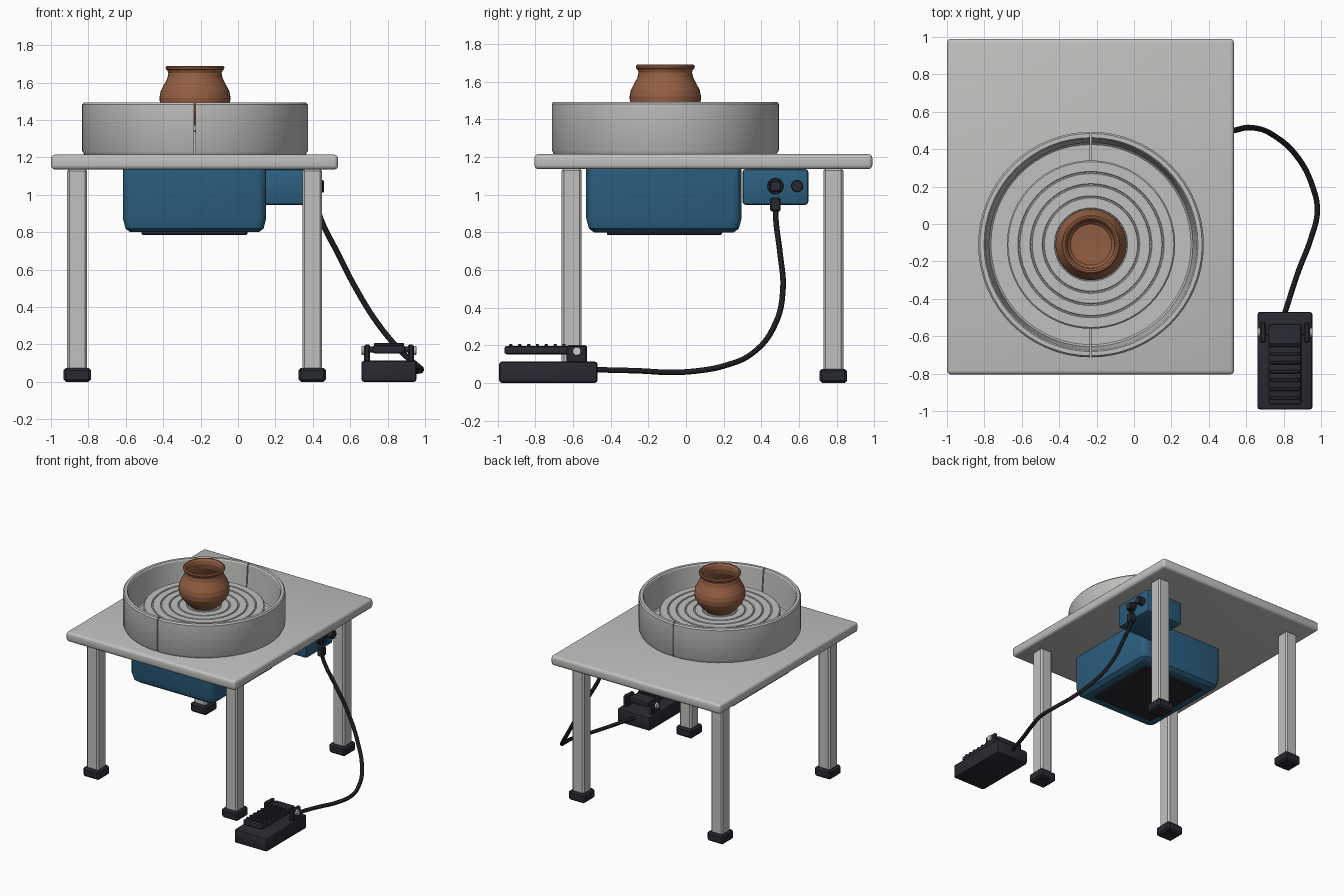
import bpy, bmesh, math
from mathutils import Matrix, Vector

if "Cube" in bpy.data.objects:
    bpy.data.objects.remove(bpy.data.objects["Cube"])


def mat(name, rgb):
    m = bpy.data.materials.new(name)
    m.diffuse_color = (*rgb, 1)
    m.use_nodes = True
    m.node_tree.nodes["Principled BSDF"].inputs["Base Color"].default_value = m.diffuse_color
    return m


GREY = mat("light_grey", (0.53, 0.53, 0.515))
BLUE = mat("housing_blue", (0.025, 0.115, 0.215))
DARK = mat("dark_plastic", (0.022, 0.022, 0.031))
CABLE = mat("cable_black", (0.012, 0.012, 0.015))
CLAY = mat("clay_brown", (0.29, 0.112, 0.055))
STEEL = mat("pin_steel", (0.62, 0.62, 0.62))


def finish(name, bm, material, loc=(0, 0, 0), angle=30):
    bmesh.ops.recalc_face_normals(bm, faces=bm.faces[:])
    for f in bm.faces:
        f.smooth = True
    me = bpy.data.meshes.new(name)
    bm.to_mesh(me)
    bm.free()
    me.set_sharp_from_angle(angle=math.radians(angle))
    me.materials.append(material)
    ob = bpy.data.objects.new(name, me)
    ob.location = loc
    bpy.context.collection.objects.link(ob)
    return ob


def box(name, x, y, z, material, bevel=0.0, segs=1):
    """Bevelled box given as (min, max) on each axis."""
    bm = bmesh.new()
    bmesh.ops.create_cube(bm, size=1)
    for v in bm.verts:
        v.co = Vector((a[0] + (c + 0.5) * (a[1] - a[0])) for a, c in zip((x, y, z), v.co))
    if bevel:
        bmesh.ops.bevel(bm, geom=bm.edges[:], offset=bevel, segments=segs,
                        profile=0.5, affect='EDGES')
    return finish(name, bm, material)


def rod_x(name, x, y, z, r, material, sides=24, bevel=0.0):
    """Cylinder lying along x."""
    bm = bmesh.new()
    bmesh.ops.create_cone(bm, cap_ends=True, segments=sides, radius1=r, radius2=r,
                          depth=x[1] - x[0], matrix=Matrix.Rotation(math.pi / 2, 4, 'Y'))
    if bevel:
        caps = [e for f in bm.faces if len(f.verts) > 4 for e in f.edges]
        bmesh.ops.bevel(bm, geom=caps, offset=bevel, segments=1, affect='EDGES')
    return finish(name, bm, material, ((x[0] + x[1]) / 2, y, z))


def lathe(profile, segs, closed=False):
    """Revolve (radius, height) points about z."""
    bm = bmesh.new()
    vs = [bm.verts.new((r, 0, z)) for r, z in profile]
    es = [bm.edges.new(p) for p in zip(vs, vs[1:])]
    if closed:
        es.append(bm.edges.new((vs[-1], vs[0])))
    bmesh.ops.spin(bm, geom=vs + es, cent=(0, 0, 0), axis=(0, 0, 1),
                   angle=math.tau, steps=segs, use_merge=True)
    bmesh.ops.remove_doubles(bm, verts=bm.verts[:], dist=1e-5)
    return bm


CX, CY = -0.23, -0.11  # wheel axis

# Table
box("table_top", (-1, 0.535), (-0.805, 0.99), (1.135, 1.215), GREY, 0.022, 3)
for side, x in (("left", -0.86), ("right", 0.397)):
    for end, y in (("front", -0.607), ("back", 0.783)):
        box(f"leg_{end}_{side}", (x - 0.053, x + 0.053), (y - 0.053, y + 0.053),
            (0.04, 1.14), GREY, 0.012)
        box(f"foot_{end}_{side}", (x - 0.073, x + 0.073), (y - 0.073, y + 0.073),
            (0, 0.075), DARK, 0.013)

# Splash pan: one half of a lathe, mirrored across a narrow seam
pan = lathe([(0.09, 1.212), (0.59, 1.212), (0.603, 1.235), (0.603, 1.482), (0.594, 1.493),
             (0.572, 1.493), (0.565, 1.483), (0.545, 1.25), (0.535, 1.24), (0.09, 1.24)],
            64, True)
cut = bmesh.ops.bisect_plane(pan, geom=pan.verts[:] + pan.edges[:] + pan.faces[:],
                             plane_co=(0.004, 0, 0), plane_no=(1, 0, 0), clear_inner=True)
bmesh.ops.holes_fill(pan, edges=[e for e in pan.edges if e.is_boundary], sides=0)
half = finish("splash_pan", pan, GREY, (CX, CY, 0))
half.modifiers.new("other_half", 'MIRROR').use_mirror_merge = False

# Wheel head with concentric grooves, on a shaft
head = [(0, 1.335), (0.442, 1.335), (0.45, 1.343), (0.45, 1.368), (0.443, 1.375)]
for r in (0.385, 0.32, 0.255, 0.19, 0.125):
    head += [(r + 0.006, 1.375), (r + 0.003, 1.368), (r - 0.003, 1.368), (r - 0.006, 1.375)]
finish("wheel_head", lathe(head + [(0, 1.375)], 64), GREY, (CX, CY, 0))
finish("wheel_shaft", lathe([(0, 1.1), (0.06, 1.1), (0.06, 1.34), (0, 1.34)], 24),
       GREY, (CX, CY, 0))

# Clay pot
pot = [(0, 1.375), (0.105, 1.375), (0.135, 1.405), (0.168, 1.445), (0.187, 1.485),
       (0.19, 1.52), (0.183, 1.555), (0.165, 1.59), (0.148, 1.622), (0.142, 1.65),
       (0.147, 1.664), (0.156, 1.672), (0.157, 1.683), (0.15, 1.69), (0.14, 1.69),
       (0.13, 1.678), (0.125, 1.65), (0.133, 1.61), (0.165, 1.55), (0.17, 1.5),
       (0.15, 1.45), (0.11, 1.41), (0, 1.405)]
finish("clay_pot", lathe(pot, 40), CLAY, (CX, CY, 0), 14)

# Motor housing: vertical corners rounded, lower part tapering inward
bm = bmesh.new()
bmesh.ops.create_cube(bm, size=1)
for v in bm.verts:
    v.co = (v.co.x * 0.765, v.co.y * 0.825, v.co.z * 0.335)
upright = [e for e in bm.edges if abs(e.verts[0].co.z - e.verts[1].co.z) > 0.1]
bmesh.ops.bevel(bm, geom=upright, offset=0.045, segments=3, profile=0.5, affect='EDGES')
base = [f for f in bm.faces if f.normal.z < -0.9 or f.calc_center_median().z < -0.16]
for f in base:
    for v in f.verts:
        v.co.z = -0.095
ext = bmesh.ops.extrude_discrete_faces(bm, faces=base)["faces"]
for f, depth, scale in ((ext[0], -0.148, 0.965), ):
    for v in f.verts:
        v.co = (v.co.x * scale, v.co.y * scale, depth)
low = bmesh.ops.extrude_discrete_faces(bm, faces=ext)["faces"]
for f in low:
    for v in f.verts:
        v.co = (v.co.x * 0.93, v.co.y * 0.935, -0.1675)
finish("motor_housing", bm, BLUE, (-0.2325, -0.1175, 0.9675))
box("motor_base_plate", (-0.515, 0.05), (-0.42, 0.19), (0.785, 0.81), DARK, 0.006)

# Control box with socket, knob and plug
box("control_box", (0.07, 0.41), (0.30, 0.65), (0.945, 1.137), BLUE, 0.018, 2)
rod_x("socket", (0.40, 0.425), 0.475, 1.045, 0.043, DARK, 24, 0.004)
box("socket_insert", (0.42, 0.455), (0.447, 0.503), (1.017, 1.073), DARK, 0.005)
rod_x("speed_knob", (0.40, 0.46), 0.59, 1.045, 0.033, DARK, 20, 0.005)
box("plug", (0.40, 0.45), (0.447, 0.503), (0.91, 0.985), DARK, 0.008)

# Cable from plug to pedal
path = [(0.425, 0.475, 0.93), (0.447, 0.478, 0.86), (0.535, 0.50, 0.685), (0.63, 0.515, 0.50),
        (0.745, 0.475, 0.315), (0.88, 0.35, 0.155), (0.955, 0.20, 0.09), (0.98, 0.07, 0.065),
        (0.945, -0.08, 0.056), (0.88, -0.25, 0.064), (0.805, -0.48, 0.07)]
cu = bpy.data.curves.new("cable", 'CURVE')
cu.dimensions = '3D'
cu.bevel_depth = 0.015
cu.bevel_resolution = 2
cu.resolution_u = 6
cu.use_fill_caps = True
sp = cu.splines.new('BEZIER')
sp.bezier_points.add(len(path) - 1)
for p, co in zip(sp.bezier_points, path):
    p.co = co
    p.handle_left_type = p.handle_right_type = 'AUTO'
cu.materials.append(CABLE)
bpy.context.collection.objects.link(bpy.data.objects.new("cable", cu))

# Foot pedal: base, hinged treadle with ribs, brackets and pins
PX = 0.807
box("pedal_base", (PX - 0.147, PX + 0.147), (-0.992, -0.47), (0, 0.113), DARK, 0.014, 2)
box("treadle", (PX - 0.088, PX + 0.088), (-0.965, -0.535), (0.152, 0.195), DARK, 0.012, 2)
for i in range(7):
    y = -0.93 + i * 0.047
    box(f"treadle_rib_{i + 1}", (PX - 0.08, PX + 0.08), (y - 0.009, y + 0.009),
        (0.19, 0.207), DARK, 0.004)
rod_x("hinge_axle", (PX - 0.12, PX + 0.12), -0.58, 0.172, 0.016, DARK, 16)
for side, s in (("left", -1), ("right", 1)):
    x = PX + s * 0.117
    box(f"hinge_bracket_{side}", (x - 0.016, x + 0.016), (-0.635, -0.525), (0.105, 0.2),
        DARK, 0.008)
    x = PX + s * 0.137
    rod_x(f"hinge_pin_{side}", (x - 0.01, x + 0.01), -0.58, 0.168, 0.024, STEEL, 16, 0.003)
